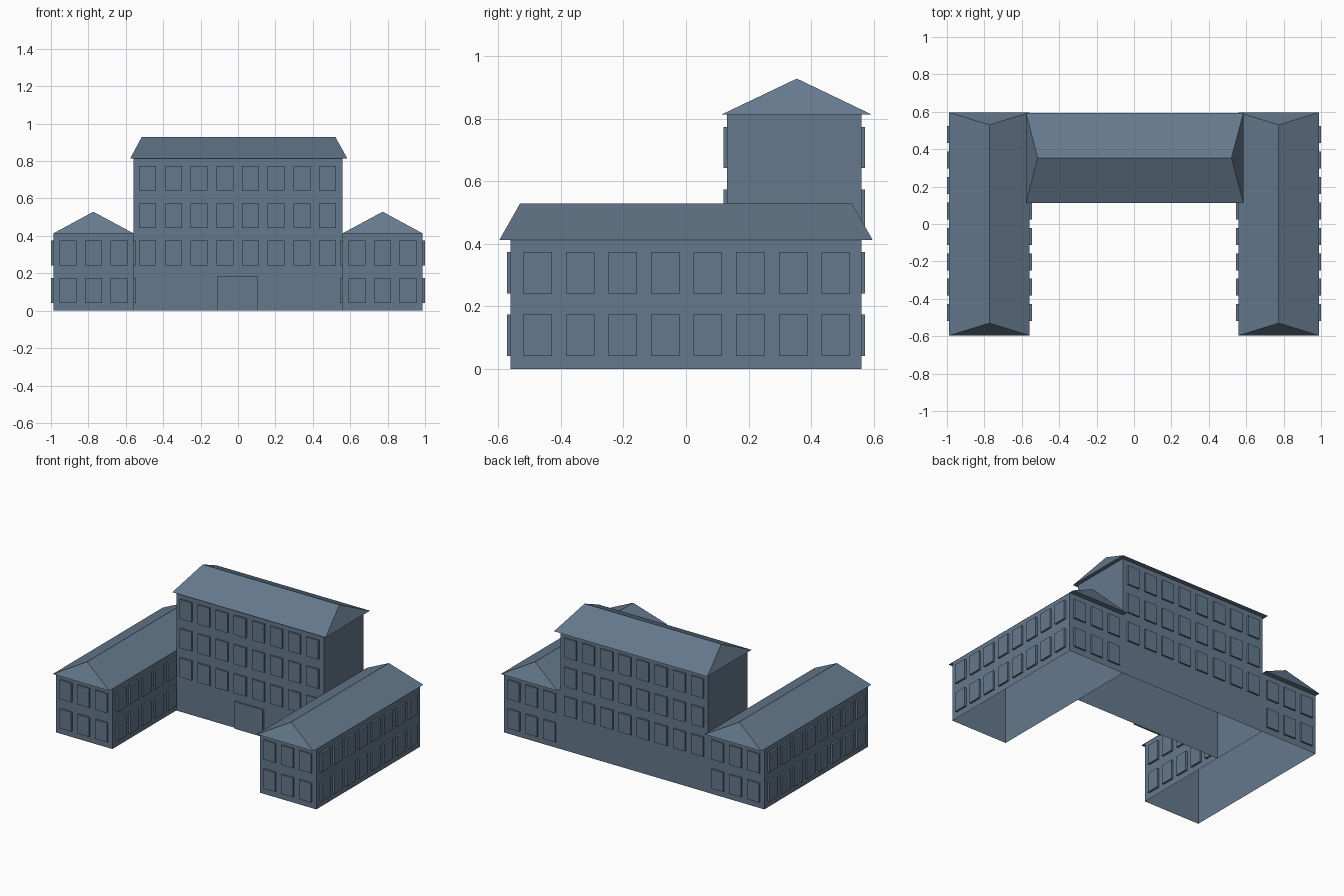
import bpy, bmesh

if "Cube" in bpy.data.objects:
    bpy.data.objects.remove(bpy.data.objects["Cube"])

WIN_W, WIN_H = 0.091, 0.132                  # window size
PROUD_X, PROUD_Y = 0.0135, 0.0115            # window projection from walls
WING_X0, WING_X1, WING_Y = 0.56, 0.9865, 0.561
MAIN_X, MAIN_Y0, MAIN_Y1 = 0.56, 0.131, 0.56
WING_H, MAIN_H = 0.413, 0.813
FLOORS = [0.108, 0.308, 0.508, 0.708]        # window centre heights

slate = bpy.data.materials.new("slate")
slate.diffuse_color = (0.13, 0.19, 0.265, 1)
slate.use_nodes = True
slate.node_tree.nodes["Principled BSDF"].inputs["Base Color"].default_value = slate.diffuse_color


def finish(name, bm):
    mesh = bpy.data.meshes.new(name)
    bm.to_mesh(mesh)
    bm.free()
    mesh.materials.append(slate)
    obj = bpy.data.objects.new(name, mesh)
    bpy.context.collection.objects.link(obj)
    return obj


def add_box(bm, x0, x1, y0, y1, z0, z1):
    verts = bmesh.ops.create_cube(bm, size=1)["verts"]
    for v in verts:
        v.co.x = x1 if v.co.x > 0 else x0
        v.co.y = y1 if v.co.y > 0 else y0
        v.co.z = z1 if v.co.z > 0 else z0


def box(name, *bounds, open_ends=False):
    """Box; open_ends leaves out the floor and the top (the roof closes it)."""
    bm = bmesh.new()
    add_box(bm, *bounds)
    if open_ends:
        bm.normal_update()
        ends = [f for f in bm.faces if abs(f.normal.z) > 0.5]
        bmesh.ops.delete(bm, geom=ends, context="FACES_ONLY")
    return finish(name, bm)


def hip_roof(name, x0, x1, y0, y1, z, ridge_a, ridge_b):
    """Closed hip roof; ridge runs between two points along x or y."""
    bm = bmesh.new()
    for p in [(x0, y0, z), (x1, y0, z), (x1, y1, z), (x0, y1, z), ridge_a, ridge_b]:
        bm.verts.new(p)
    bmesh.ops.convex_hull(bm, input=bm.verts)
    bmesh.ops.dissolve_limit(bm, angle_limit=0.01, verts=bm.verts, edges=bm.edges)
    bmesh.ops.recalc_face_normals(bm, faces=bm.faces)
    return finish(name, bm)


def windows(name, axis, wall, out, centres, floors):
    """Grid of panels standing on a wall at x=wall or y=wall, towards out (+1/-1)."""
    bm = bmesh.new()
    proud = PROUD_X if axis == "x" else PROUD_Y
    depth = tuple(sorted((wall, wall + out * proud)))
    for c in centres:
        for z in floors:
            along = (c - WIN_W / 2, c + WIN_W / 2)
            xy = depth + along if axis == "x" else along + depth
            add_box(bm, *xy, z - WIN_H / 2, z + WIN_H / 2)
    return finish(name, bm)


def spread(mid, step, n):
    return [mid + (i - (n - 1) / 2) * step for i in range(n)]


# Central block with hip roof, windows front and back, and door
box("main_block", -MAIN_X, MAIN_X, MAIN_Y0, MAIN_Y1, 0, MAIN_H, open_ends=True)
hip_roof("main_roof", -0.577, 0.585, 0.113, 0.594, MAIN_H,
         (-0.515, 0.354, 0.928), (0.521, 0.354, 0.928))
main_cols = spread(-0.002, 0.1375, 8)
windows("main_front_windows", "y", MAIN_Y0, -1, main_cols, FLOORS[1:])
windows("main_back_windows", "y", MAIN_Y1, 1, main_cols, FLOORS[1:])
box("front_door", -0.111, 0.104, MAIN_Y0 - PROUD_Y, MAIN_Y0, 0, 0.186)

# Two side wings, mirrored across x
mid = (WING_X0 + WING_X1) / 2
side_rows = spread(0.002, 0.136, 8)
for side, s in (("left", -1), ("right", 1)):
    xs = sorted((s * WING_X0, s * WING_X1))
    box(side + "_wing", *xs, -WING_Y, WING_Y, 0, WING_H, open_ends=True)
    rx = sorted((s * 0.558, s * 0.988))
    hip_roof(side + "_wing_roof", *rx, -0.596, 0.596, WING_H,
             (s * mid, -0.53, 0.529), (s * mid, 0.53, 0.529))
    end_cols = spread(s * mid, 0.136, 3)
    windows(side + "_wing_front_windows", "y", -WING_Y, -1, end_cols, FLOORS[:2])
    windows(side + "_wing_back_windows", "y", WING_Y, 1, end_cols, FLOORS[:2])
    windows(side + "_wing_outer_windows", "x", s * WING_X1, s, side_rows, FLOORS[:2])
    # courtyard side: only the bays in front of the central block
    windows(side + "_wing_inner_windows", "x", s * WING_X0, -s, side_rows[:5], FLOORS[:2])
